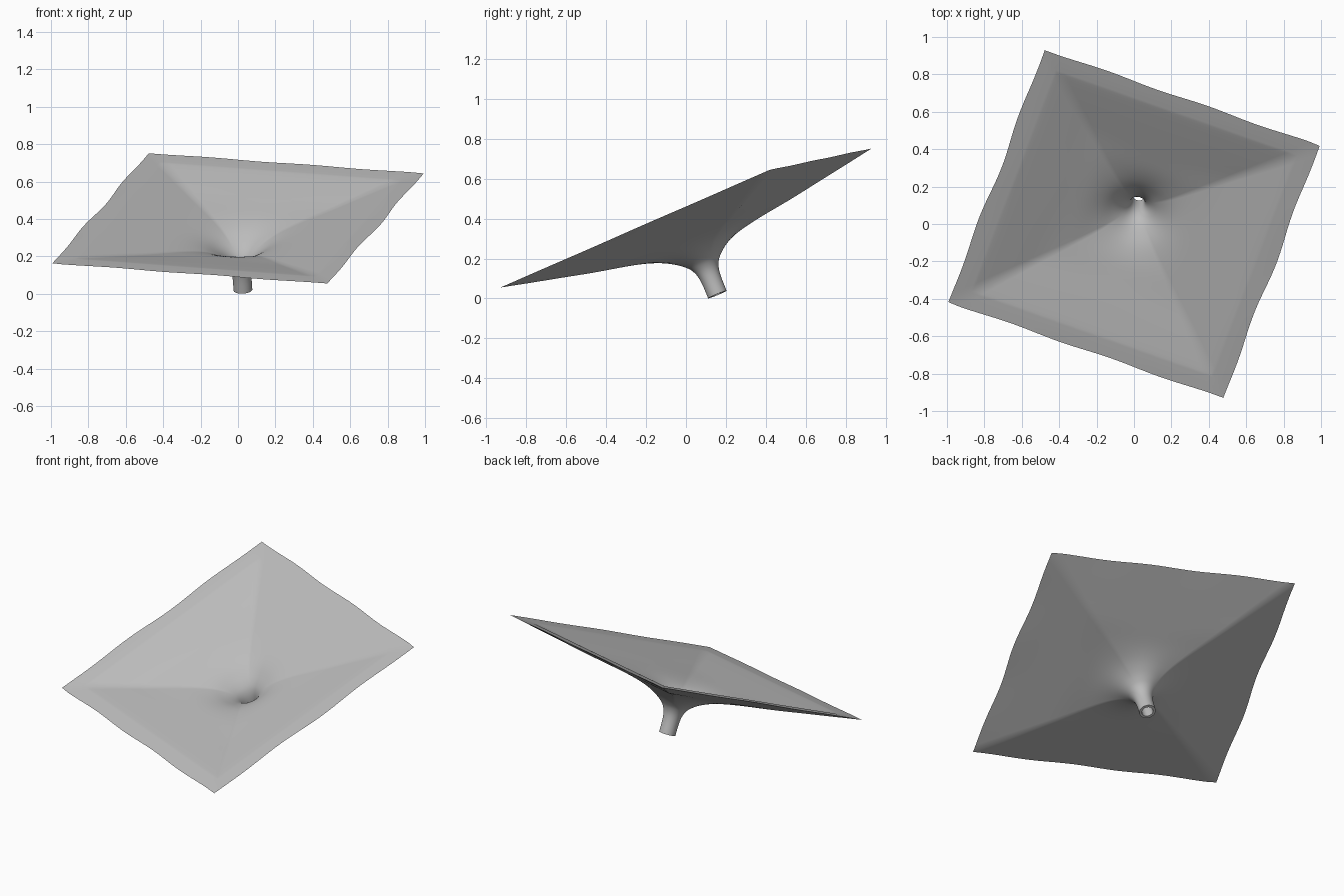
import bpy, bmesh, math
from mathutils import Vector, Matrix

cube = bpy.data.objects.get("Cube")
if cube:
    bpy.data.objects.remove(cube, do_unlink=True)

SEGMENTS = 160
STEPS = 4

# Profiles: (half width, depth below rim plane, squareness)
OUTER = [(.78, 0, 1), (.68, .026, 1), (.54, .062, 1), (.4, .098, 1), (.28, .13, .75),
         (.2, .161, .35), (.14, .195, .1), (.1, .226, 0), (.075, .253, 0),
         (.058, .29, 0), (.051, .34, 0), (.05, .415, 0)]
INNER = [(.034, .415, 0), (.034, .34, 0), (.042, .285, 0), (.06, .243, 0),
         (.088, .211, 0), (.13, .179, .1), (.19, .143, .35), (.27, .111, .75),
         (.39, .079, 1), (.53, .043, 1), (.66, .011, 1), (.7, .005, 1), (.78, 0, 1)]


def smooth_path(points):
    """Catmull-Rom curve through the profile points."""
    p = [Vector(q) for q in points]
    p = [2 * p[0] - p[1]] + p + [2 * p[-1] - p[-2]]
    path = []
    for a, b, c, d in zip(p, p[1:], p[2:], p[3:]):
        for i in range(STEPS):
            t = i / STEPS
            path.append(b + (c - a) * t / 2 + (a - 2.5 * b + 2 * c - d / 2) * t ** 2
                        + (1.5 * (b - c) + (d - a) / 2) * t ** 3)
    return path + [p[-2]]


def add_ring(bm, station):
    """Ring that blends from a circle to a square, with a wavy outer hem."""
    size, depth, square = station
    ring = []
    for i in range(SEGMENTS):
        a = math.tau * i / SEGMENTS
        c, s = math.cos(a), math.sin(a)
        r = size * (1 + square * (1 / max(abs(c), abs(s)) - 1))
        x, y = r * c, r * s
        hem = max(0, size - .66) / .12
        if abs(c) > abs(s):
            x += hem * .009 * math.sin(y * 9 + 1) * math.cos(y * 2)
        else:
            y += hem * .004 * math.sin(x * 11)
        ring.append(bm.verts.new((x, y, -depth)))
    return ring


# Tilted square funnel: outside, tube mouth, inside, closed at the hem
bm = bmesh.new()
stations = smooth_path(OUTER) + smooth_path(INNER)[:-1]
rings = [add_ring(bm, s) for s in stations]
for low, high in zip(rings, rings[1:] + rings[:1]):
    for i in range(SEGMENTS):
        j = (i + 1) % SEGMENTS
        bm.faces.new((low[i], low[j], high[j], high[i]))
bmesh.ops.recalc_face_normals(bm, faces=bm.faces)

# Tilt the funnel onto its own axes
across = Vector((.942, -.33, -.07)).normalized()
axis = across.cross(Vector((.333, .865, .378))).normalized()
along = axis.cross(across)
tilt = Matrix((across, along, axis)).transposed().to_4x4()
bm.transform(Matrix.Translation((0, 0, .403)) @ tilt)

mesh = bpy.data.meshes.new("funnel_sheet")
bm.to_mesh(mesh)
bm.free()
funnel = bpy.data.objects.new("funnel_sheet", mesh)
bpy.context.collection.objects.link(funnel)

# Plain grey surface
grey = bpy.data.materials.new("plain_grey")
grey.use_nodes = True
grey.diffuse_color = (.5, .5, .5, 1)
grey.node_tree.nodes["Principled BSDF"].inputs["Base Color"].default_value = (.5, .5, .5, 1)
mesh.materials.append(grey)

bpy.ops.object.select_all(action="DESELECT")
funnel.select_set(True)
bpy.context.view_layer.objects.active = funnel
bpy.ops.object.shade_smooth_by_angle(angle=math.radians(40))
